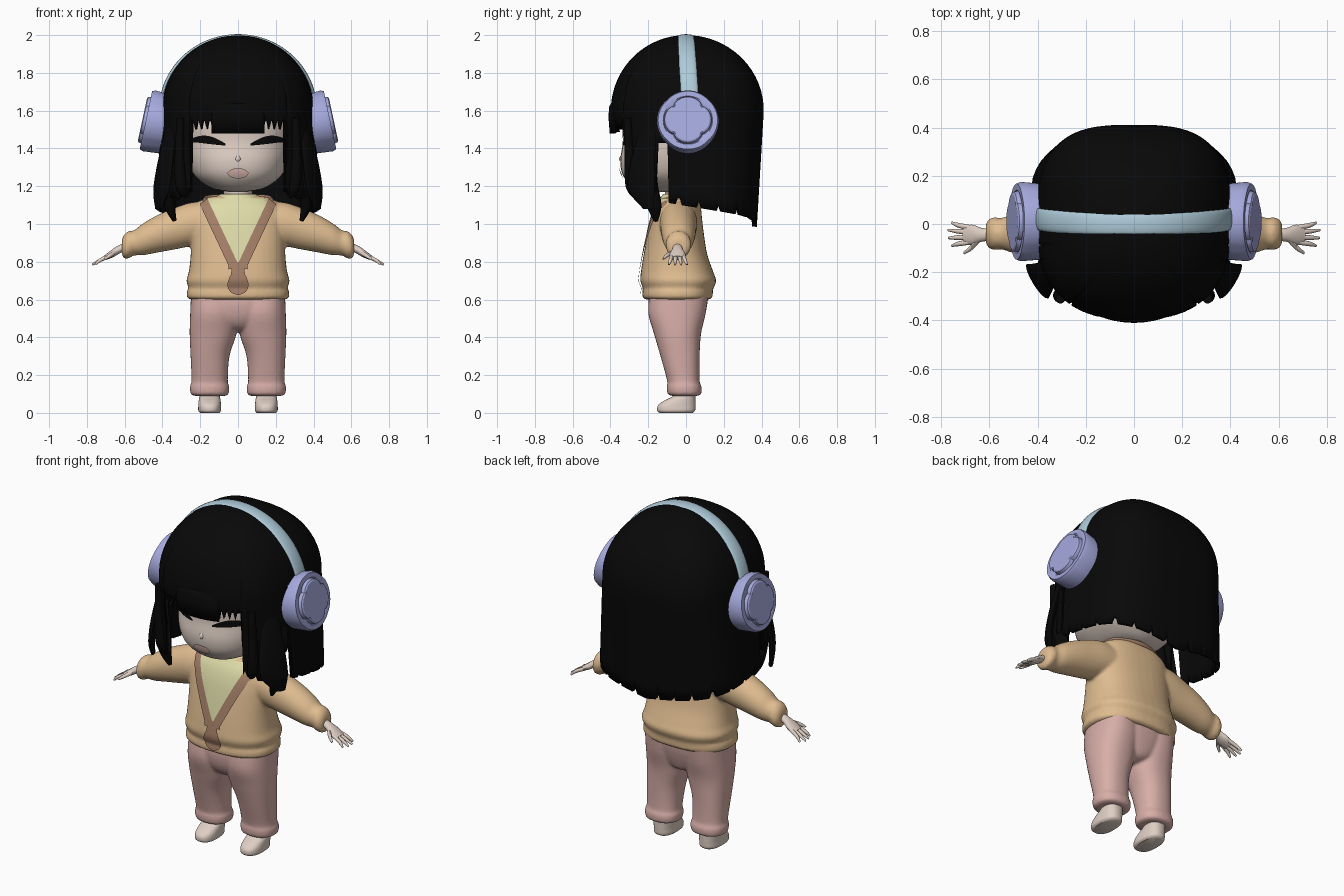
import bpy, bmesh, math
from mathutils import Vector
from mathutils.bvhtree import BVHTree

if "Cube" in bpy.data.objects:
    bpy.data.objects.remove(bpy.data.objects["Cube"])


def material(name, hexa):
    srgb = [int(hexa[i:i + 2], 16) / 255 for i in (0, 2, 4)]
    col = [c / 12.92 if c < 0.04 else ((c + 0.055) / 1.055) ** 2.4 for c in srgb] + [1]
    m = bpy.data.materials.new(name)
    m.use_nodes = True
    m.diffuse_color = col
    m.node_tree.nodes["Principled BSDF"].inputs["Base Color"].default_value = col
    return m


SKIN = material("skin", "dfcfc4")
HAIR = material("black hair", "080808")
KNIT = material("tan knit", "dfbc90")
TRIM = material("brown trim", "a58068")
SHIRT = material("pale yellow shirt", "dedba8")
PANTS = material("dusty pink", "d8aea8")
CUP = material("lavender plastic", "a5a9dc")
BAND = material("pale blue plastic", "aecbd9")
LIPS = material("pale lips", "e2beb4")


def activate(ob):
    bpy.ops.object.select_all(action="DESELECT")
    ob.select_set(True)
    bpy.context.view_layer.objects.active = ob


def skin(name, rings, mat, cap=True, closed=True, angle=40):
    """Join rows of points into one surface."""
    bm = bmesh.new()
    rows = [[bm.verts.new(p) for p in ring] for ring in rings]
    n = len(rows[0])
    for a, b in zip(rows, rows[1:]):
        for i in range(n if closed else n - 1):
            j = (i + 1) % n
            bm.faces.new((a[i], a[j], b[j], b[i]))
    if cap:
        bm.faces.new(rows[0][::-1])
        bm.faces.new(rows[-1])
    bmesh.ops.recalc_face_normals(bm, faces=bm.faces)
    me = bpy.data.meshes.new(name)
    bm.to_mesh(me)
    bm.free()
    me.materials.append(mat)
    ob = bpy.data.objects.new(name, me)
    bpy.context.collection.objects.link(ob)
    activate(ob)
    bpy.ops.object.shade_smooth_by_angle(angle=math.radians(angle))
    return ob


def fuse(main, others):
    """Blend overlapping parts into one soft garment."""
    activate(main)
    for ob in others:
        ob.select_set(True)
    bpy.ops.object.join()
    mod = main.modifiers.new("blend", "REMESH")
    mod.mode = "VOXEL"
    mod.voxel_size = .009
    mod.use_smooth_shade = True
    main.modifiers.new("soften", "SMOOTH").iterations = 5


def smooth(rows, k=5):
    """Catmull-Rom resampling of a list of tuples."""
    out = []
    for i in range(len(rows) - 1):
        quad = [rows[max(0, i - 1)], rows[i], rows[i + 1], rows[min(len(rows) - 1, i + 2)]]
        for s in range(k):
            t = s / k
            out.append(tuple(0.5 * (2 * b + (c - a) * t + (2 * a - 5 * b + 4 * c - d) * t * t
                             + (3 * b - a - 3 * c + d) * t ** 3) for a, b, c, d in zip(*quad)))
    return out + [rows[-1]]


def loop(ra, rb, n=2, count=40):
    for i in range(count):
        t = math.tau * i / count
        c, s = math.cos(t), math.sin(t)
        yield (math.copysign(abs(c) ** (2 / n), c) * ra, math.copysign(abs(s) ** (2 / n), s) * rb)


def loft(name, rows, mat, side=1, n=2):
    """Rows: height, centre x, front y, back y, half width."""
    rings = [[(side * (cx + u), (f + b) / 2 + v, z) for u, v in loop(w, (b - f) / 2, n)]
             for z, cx, f, b, w in smooth(rows)]
    return skin(name, rings, mat)


def sweep(name, rows, mat, side=1, across=(0, 1, 0), count=16):
    """Rows: x, y, z, half width along 'across', half thickness."""
    rows = smooth(rows)
    across = Vector(across).normalized()
    rings = []
    for i, r in enumerate(rows):
        tangent = Vector(rows[min(i + 1, len(rows) - 1)][:3]) - Vector(rows[max(i - 1, 0)][:3])
        up = tangent.cross(across).normalized()
        pts = [Vector(r[:3]) + across * u + up * v for u, v in loop(r[3], r[4], count=count)]
        rings.append([(side * p.x, p.y, p.z) for p in pts])
    return skin(name, rings, mat)


def drape(name, tree, rows, mat, off=.005, side=1):
    """Lay a thin plate of (x, z) rows on the front of a part."""
    out = []
    for row in rows:
        line = []
        for x, z in row:
            hit = tree.ray_cast(Vector((side * x, -2, z)), Vector((0, 1, 0)))[0]
            if hit is None:
                hit = tree.find_nearest(Vector((side * x, -0.1, z)))[0]
            line.append((hit.x, hit.y - off, hit.z))
        out.append(line)
    return skin(name, out, mat, cap=False, closed=False)


def surface(ob):
    return BVHTree.FromPolygons([v.co for v in ob.data.vertices], [p.vertices[:] for p in ob.data.polygons])


def span(a, b, n=10):
    return [a + (b - a) * i / n for i in range(n + 1)]


# Head, neck and shirt collar
face = surface(loft("head", [(1.17, 0, -.2, .06, .05), (1.19, 0, -.27, .1, .14), (1.25, 0, -.33, .17, .225),
                             (1.33, 0, -.348, .22, .265), (1.43, 0, -.335, .25, .285), (1.55, 0, -.33, .27, .29),
                             (1.7, 0, -.25, .22, .22), (1.78, 0, -.08, .08, .06)], SKIN, n=2.3))
loft("neck", [(1.06, 0, -.11, .05, .08), (1.14, 0, -.11, .05, .075), (1.24, 0, -.11, .06, .08)], SKIN)
loft("shirt_collar", [(1.08, 0, -.15, .07, .17), (1.13, 0, -.14, .065, .14), (1.16, 0, -.12, .055, .09)], SHIRT)
sweep("nose", [(0, -.33, 1.375, .004, .004), (0, -.342, 1.345, .014, .012), (0, -.338, 1.325, .005, .004)],
      SKIN, across=(1, 0, 0))

# Closed eyes and mouth
drape("mouth", face, [[(x, 1.268 + k * .027 * math.sqrt(max(.01, 1 - (x / .055) ** 2)))
                       for x in span(-.055, .055)] for k in span(-1, 1, 4)], LIPS, .009)
for s, tag in ((1, "left"), (-1, "right")):
    lash = []
    for t in span(0, 1):
        x = .065 + .2 * t
        mid = 1.42 + .028 * math.sin(t * 2.4)
        h = .005 + .016 * math.sin(math.pi * t)
        lash.append([(x, mid - h), (x, mid + h)])
    drape(tag + "_eyelash", face, lash, HAIR, side=s)
    for i, x in enumerate((.235, .26)):
        drape(f"{tag}_lash_tip_{i}", face, [[(x - .015, 1.43), (x, 1.445)], [(x + .018, 1.465), (x + .02, 1.47)]],
              HAIR, side=s)


# Hair cap: polar shell whose hem depends on direction
def hair_point(phi, z):
    k = math.sqrt(max(0, 1 - ((z - 1.6) / .4) ** 2)) if z > 1.6 else 1
    low = max(0, 1.6 - z)
    s, c = math.sin(phi), math.cos(phi)
    rx = .402 + .07 * low
    ry, n = (.398 - .12 * low, 2.5) if c > 0 else (.412 - .06 * low, 3)
    r = k / (abs(s / rx) ** n + abs(c / ry) ** n) ** (1 / n)
    return (r * s, -r * c, z)


def hem(deg):
    a = abs(deg)
    if a < 21:
        return 1.485 + .012 * (int(a) % 7 == 6)
    if a < 38:
        return 1.5 if int(a) in (23, 24, 28, 33) else 1.545
    if a < 69:
        return 1.13 + .04 * abs(a - 52) / 14 + .03 * (int(a) % 8 == 0)
    if a < 77:
        return 1.43
    notch = .035 if int(a) % 14 in (0, 1) else 0
    return 1.11 - .125 * (a - 80) / 100 + notch


angles = [-180 + 1.5 * i for i in range(240)]
cap = skin("hair_cap", [[hair_point(math.radians(a), 2 - (2 - hem(a)) * max(t, .01) ** 2) for a in angles]
                        for t in span(0, 1, 28)], HAIR, cap=False, angle=60)
solid = cap.modifiers.new("thickness", "SOLIDIFY")
solid.thickness = .025
solid.offset = -1

# Thick fringe over the forehead
skin("fringe", [[(r * math.sin(a), -r * math.cos(a) * 1.02, z) for a in span(-.36, .36, 14)]
                for z, r in ((1.66, .375), (1.62, .4), (1.56, .402), (1.48, .396))],
     HAIR, cap=False, closed=False).modifiers.new("thickness", "SOLIDIFY").thickness = .01

sleeves, legs = [], []
for s, tag in ((1, "left"), (-1, "right")):
    # Loose locks beside the face
    sweep(tag + "_outer_lock", [(.355, -.2, 1.5, .05, .02), (.385, -.23, 1.32, .075, .02),
                                (.405, -.235, 1.18, .08, .018), (.42, -.2, 1.08, .03, .012)],
          HAIR, s, across=(.5, .85, 0))
    sweep(tag + "_inner_lock", [(.33, -.2, 1.4, .04, .03), (.35, -.2, 1.22, .05, .04),
                                (.36, -.17, 1.1, .04, .03), (.335, -.16, 1.015, .012, .01)], HAIR, s)
    sweep(tag + "_face_lock", [(.305, -.31, 1.56, .02, .02), (.31, -.3, 1.35, .025, .025),
                               (.3, -.29, 1.2, .03, .03), (.27, -.27, 1.14, .01, .01)], HAIR, s)

    # Ear cup with a four-lobed raised disc
    axis, up = Vector((.977, 0, .21)), Vector((-.21, 0, .977))
    rings = []
    for d, r, lobe in ((0, .14, .015), (.01, .155, .015), (.1, .162, .015), (.118, .155, .015), (.118, .128, .02),
                       (.112, .118, .08), (.132, .114, .08), (.137, .106, .08)):
        ring = []
        for i in range(64):
            t = math.tau * i / 64
            rr = r * (1 + lobe * (2 * abs(math.cos(2 * t)) ** .7 - 1))
            p = Vector((.372, .01, 1.525)) + axis * d + up * rr * math.cos(t)
            ring.append((s * p.x, p.y + rr * math.sin(t), p.z))
        rings.append(ring)
    skin(tag + "_ear_cup", rings, CUP, angle=30)

    # Sleeve
    rows = [(.14, 1.01, .11, .1), (.24, 1.0, .115, .1), (.32, .98, .112, .095), (.42, .95, .1, .09),
            (.5, .92, .085, .08), (.55, .9, .067, .065), (.58, .89, .072, .068), (.605, .88, .06, .057),
            (.615, .878, .035, .035)]
    sleeves.append(skin(tag + "_sleeve", [[(s * x, -.04 + u, z + v) for u, v in loop(ry, rz)]
                                          for x, z, rz, ry in smooth(rows)], KNIT))

    # Hand
    sweep(tag + "_palm", [(.58, -.045, .885, .025, .022), (.63, -.045, .865, .028, .02),
                          (.67, -.045, .84, .042, .018), (.705, -.045, .82, .036, .012)], SKIN, s)
    for i, (tip, y) in enumerate(((.755, .005), (.772, -.025), (.77, -.058), (.755, -.09))):
        root = -.015 - .02 * i
        sweep(f"{tag}_finger_{i}", [(.68, root, .832, .011, .011), (.73, (root + y) / 2, .808, .01, .01),
                                    (tip, y, .785, .005, .005)], SKIN, s, count=10)
    sweep(tag + "_thumb", [(.645, -.065, .855, .014, .012), (.675, -.098, .835, .012, .011),
                           (.705, -.12, .815, .006, .006)], SKIN, s, count=10)

    # Trouser leg and foot
    legs.append(loft(tag + "_trouser_leg", [
        (.09, .15, -.075, .06, .08), (.1, .15, -.097, .08, .1), (.14, .15, -.102, .082, .104),
        (.17, .15, -.1, .072, .096), (.3, .148, -.135, .072, .103), (.42, .132, -.17, .08, .124),
        (.53, .126, -.2, .105, .127), (.64, .126, -.19, .12, .122)], PANTS, s, n=2.3))
    loft(tag + "_foot", [(0, .15, -.14, .035, .05), (.012, .15, -.152, .048, .06), (.04, .15, -.148, .05, .06),
                         (.065, .15, -.115, .05, .058), (.09, .15, -.07, .05, .054),
                         (.13, .15, -.06, .05, .05)], SKIN, s, n=2.4)

# Headband arched over the hair
sweep("headband", [(.406 * math.sin(t), .025 - .025 * math.cos(t), 1.6 + .392 * math.cos(t), .046, .013)
                   for t in span(-1.6, 1.6, 14)], BAND)

# Trousers
seat = loft("trousers", [(.43, 0, -.1, .03, .02), (.45, 0, -.15, .07, .08), (.5, 0, -.185, .093, .16),
                         (.57, 0, -.2, .112, .2), (.64, 0, -.195, .12, .22)], PANTS, n=2.4)
fuse(seat, legs)

# Cardigan body
body = loft("cardigan", [(.6, 0, -.21, .12, .25), (.612, 0, -.23, .14, .27), (.645, 0, -.23, .142, .27),
                         (.66, 0, -.228, .145, .262), (.7, 0, -.242, .16, .273), (.75, 0, -.238, .143, .26),
                         (.85, 0, -.222, .11, .25), (1.0, 0, -.192, .088, .248), (1.08, 0, -.165, .08, .235),
                         (1.12, 0, -.14, .072, .205), (1.145, 0, -.12, .06, .15)], KNIT, n=2.4)
front = surface(body)
fuse(body, sleeves)


# Shirt opening, neckline trim and front placket
def inner(z):
    return max(0, .16 * (z - .79) / .34)


drape("shirt_front", front, [[(k * (inner(z) + .005), z) for k in span(-1, 1, 12)]
                             for z in span(.785, 1.135, 16)], SHIRT, .006)
for s, tag in ((1, "left"), (-1, "right")):
    drape(tag + "_neck_trim", front, [[(inner(z) + w, z - w * .2) for w in span(0, .05, 4)]
                                      for z in span(.77, 1.135, 16)], TRIM, .009, s)
placket = smooth([(.8, .03), (.74, .036), (.715, .046), (.675, .056), (.64, .04), (.625, .008)], 4)
drape("placket", front, [[(w * k, z) for k in span(-1, 1, 6)] for z, w in placket], TRIM, .0095)
sweep("back_neck_trim", [(-.175, -.09, 1.125, .014, .012), (-.15, .01, 1.14, .014, .012), (0, .062, 1.145, .014, .012),
                         (.15, .01, 1.14, .014, .012), (.175, -.09, 1.125, .014, .012)], TRIM, across=(0, 0, 1))
